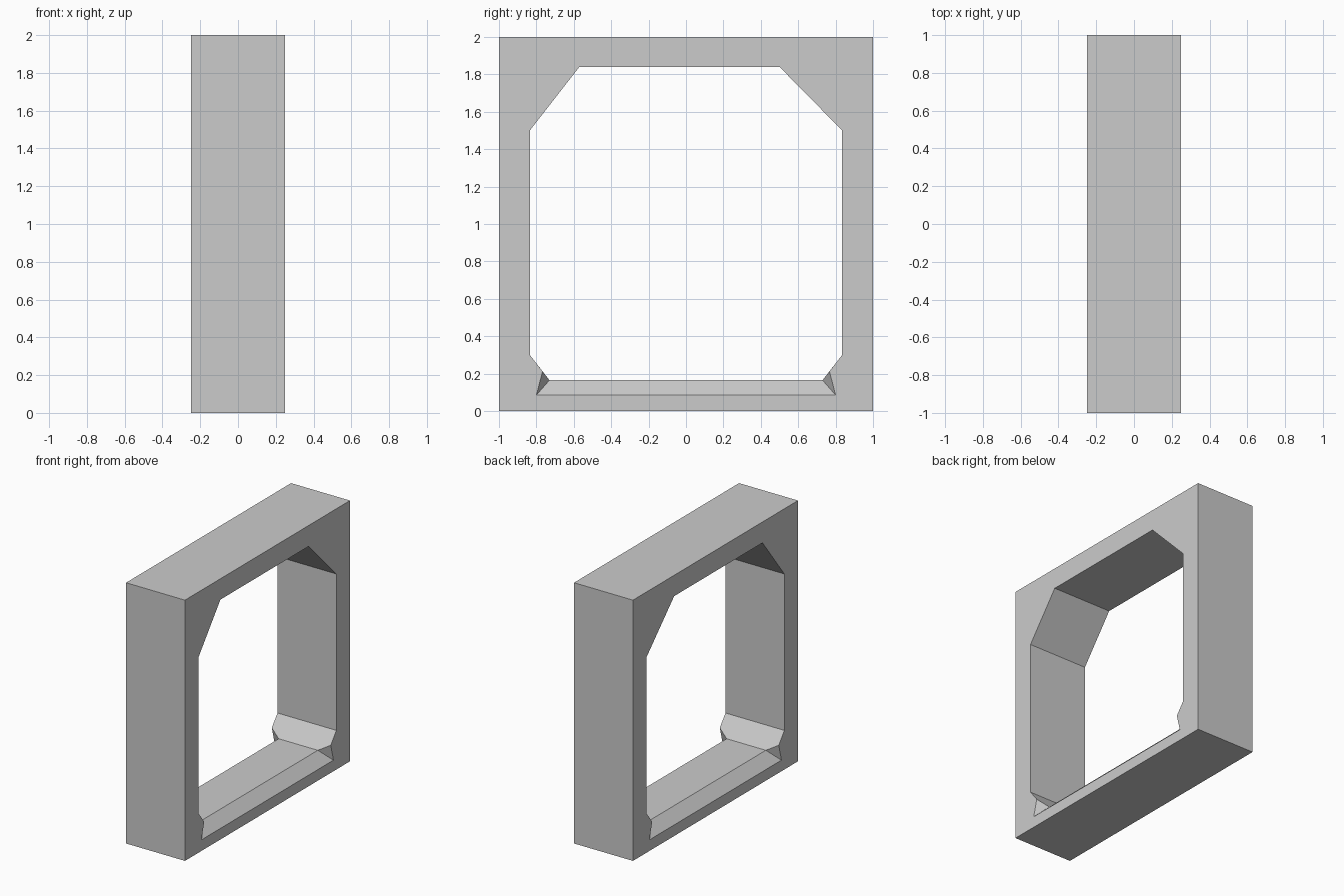
import bpy, bmesh

if "Cube" in bpy.data.objects:
    bpy.data.objects.remove(bpy.data.objects["Cube"])

HALF = 0.25          # half depth of the frame in x
SILL_X = 0.166       # half depth of the flat sill between its two bevels

# Profiles in (y, z)
outer = [(-1, 0), (1, 0), (1, 2), (-1, 2)]
opening = [(-0.835, 1.5), (-0.57, 1.84), (0.5, 1.84), (0.835, 1.5),
           (0.835, 0.3), (0.767, 0.212), (0.8, 0.085),
           (-0.8, 0.085), (-0.767, 0.212), (-0.835, 0.3)]
sill = [(0.73, 0.165), (-0.73, 0.165)]

bm = bmesh.new()


def ring(points, x):
    return [bm.verts.new((x, y, z)) for y, z in points]


def loop_edges(verts):
    return [bm.edges.new((v, verts[(i + 1) % len(verts)])) for i, v in enumerate(verts)]


sides = []
for s in (1, -1):
    o, n, k = ring(outer, s * HALF), ring(opening, s * HALF), ring(sill, s * SILL_X)
    # Flat face around the opening
    bmesh.ops.triangle_fill(bm, use_beauty=True, edges=loop_edges(o) + loop_edges(n))
    # Sloped sill bevel and its small end facets
    bm.faces.new((n[6], n[7], k[1], k[0]))
    bm.faces.new((n[5], n[6], k[0]))
    bm.faces.new((n[7], n[8], k[1]))
    sides.append((o, n, k))

(oa, na, ka), (ob, nb, kb) = sides
# Outer walls
for i in range(4):
    j = (i + 1) % 4
    bm.faces.new((oa[i], oa[j], ob[j], ob[i]))
# Straight walls and upper corners of the opening
for i, j in ((0, 1), (1, 2), (2, 3), (3, 4), (9, 0)):
    bm.faces.new((na[i], na[j], nb[j], nb[i]))
# Lower corners
for top, low, k in ((4, 5, 0), (9, 8, 1)):
    bm.faces.new((na[top], na[low], ka[k], kb[k], nb[low], nb[top]))
# Flat sill
bm.faces.new((ka[0], ka[1], kb[1], kb[0]))

bmesh.ops.recalc_face_normals(bm, faces=bm.faces[:])
mesh = bpy.data.meshes.new("window_frame")
bm.to_mesh(mesh)
bm.free()
frame = bpy.data.objects.new("window_frame", mesh)
bpy.context.collection.objects.link(frame)
